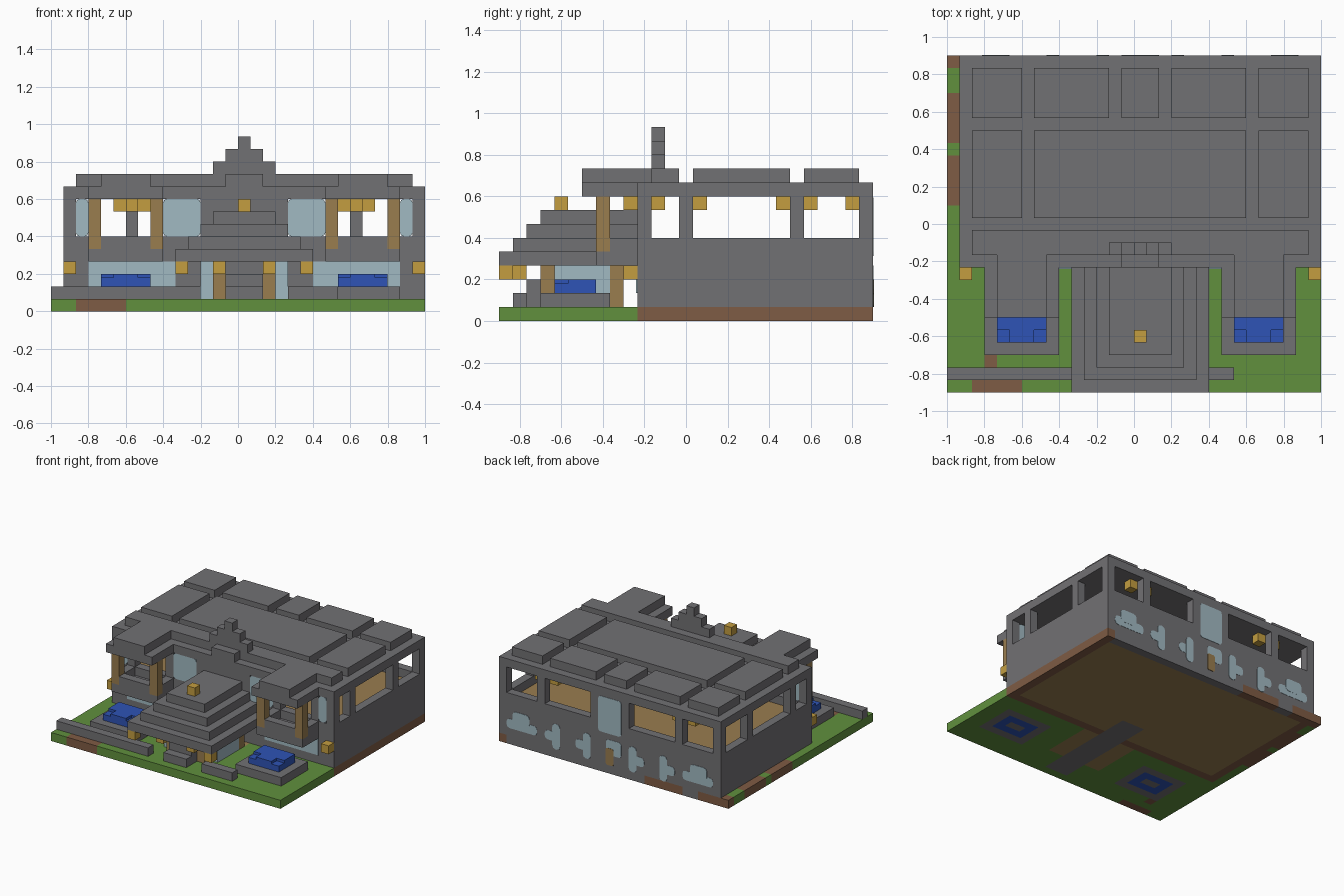
import bpy, bmesh
from mathutils import Vector

old = bpy.data.objects.get("Cube")
if old:
    bpy.data.objects.remove(old)

U = 1 / 15                      # one block
ORIGIN = Vector((-1, -0.9, 0))  # block (0, 0, 0)


def material(name, rgb):
    col = [(c / 255) ** 2.2 for c in rgb] + [1]
    m = bpy.data.materials.new(name)
    m.use_nodes = True
    m.diffuse_color = col
    m.node_tree.nodes["Principled BSDF"].inputs["Base Color"].default_value = col
    return m


STONE = material("stone grey", (113, 112, 115))
GRASS = material("grass green", (97, 143, 64))
DIRT = material("dirt brown", (126, 92, 70))
WOOD = material("wood tan", (152, 124, 80))
GOLD = material("lantern gold", (194, 156, 66))
WATER = material("water blue", (50, 84, 180))
GLASS = material("pale glass", (160, 184, 193))


def finish(name, bm, *mats):
    me = bpy.data.meshes.new(name)
    bm.to_mesh(me)
    bm.free()
    ob = bpy.data.objects.new(name, me)
    for m in mats:
        me.materials.append(m)
    bpy.context.collection.objects.link(ob)
    return ob


def add_box(bm, x, y, z):
    lo = Vector((x[0], y[0], z[0]))
    size = Vector((x[1], y[1], z[1])) - lo
    verts = bmesh.ops.create_cube(bm, size=1)["verts"]
    for v in verts:
        v.co = ORIGIN + U * (lo + size * 0.5 + v.co * size)
    return verts


def boxes(name, mat, *parts, mirror=False, rounded=0):
    """Blocks given as x, y, z ranges, optionally repeated across the axis."""
    bm = bmesh.new()
    for x, y, z in parts:
        spans = [x, (31 - x[1], 31 - x[0])] if mirror else [x]
        for s in spans:
            verts = add_box(bm, s, y, z)
            if rounded:
                edges = {e for v in verts for e in v.link_edges
                         if abs(e.verts[0].co.y - e.verts[1].co.y) > 1e-5}
                bmesh.ops.bevel(bm, geom=list(edges), offset=rounded * U,
                                segments=2, profile=0.5, affect="EDGES")
    return finish(name, bm, mat)


def cell(a, b=None):
    return (a, a + 1 if b is None else b)


# ground slab, coloured by cell
def ground_colour(x, y):
    if x < 1:
        return 1 if 15 < y < 19 or 20 < y < 24 or y > 26 else 0
    if y > 10:
        if 14 < x < 17 and y < 14:
            return 3
        if 2 < x < 29 and 11 < y < 26:
            return 2
        if y > 26:
            return 1 if x < 4 or 6 < x < 11 or x > 29 else 3
        return 1
    if (2 < x < 6 and y < 1) or (3 < x < 4 and 2 < y < 3):
        return 1
    if 14 < x < 17 and y > 1:
        return 3
    if 12 < x < 19 and y > 4:
        return 2
    s = min(x, 31 - x)
    if 3 < s < 9 and 3 < y < 8:
        ring = 4 < s < 8 and 4 < y < 7 and not (5 < s < 7 and 5 < y < 6)
        return 4 if ring else 3
    return 0


bm = bmesh.new()
add_box(bm, (0, 30), (0, 27), (0, 1))
for axis, count in ((0, 30), (1, 27)):
    for n in range(1, count):
        co, no = ORIGIN.copy(), Vector((0, 0, 0))
        co[axis] += n * U
        no[axis] = 1
        bmesh.ops.bisect_plane(bm, geom=bm.verts[:] + bm.edges[:] + bm.faces[:],
                               plane_co=co, plane_no=no)
for f in bm.faces:
    c = (f.calc_center_median() - ORIGIN) / U
    f.material_index = ground_colour(c.x, c.y)
finish("ground", bm, GRASS, DIRT, WOOD, STONE, WATER)

# outer walls: solid below, piers between the upper openings
side_piers = [(10, 11), (13, 14), (21, 22), (26, 27)]
boxes("side_walls", STONE, ((1, 2), (10, 27), (1, 6)),
      *[((1, 2), p, (6, 9)) for p in side_piers], mirror=True)
boxes("back_wall", STONE, ((2, 29), (26, 27), (1, 6)),
      *[(p, (26, 27), (6, 9)) for p in ((6, 7), (13, 18), (24, 25))])
boxes("front_wall", STONE, ((2, 29), (10, 11), (1, 6)), ((12, 19), (10, 11), (6, 9)))
boxes("front_wall_piers", STONE, ((3, 4), (10, 11), (6, 9)),
      ((8, 9), (10, 11), (6, 9)), mirror=True)
boxes("upper_floor", WOOD, ((2, 29), (11, 26), (4, 5)))

# glazing
boxes("front_upper_glass", GLASS, ((2, 3), (10, 10.9), (6, 9)),
      ((9, 12), (10, 10.9), (6, 9)), mirror=True, rounded=0.3)
boxes("front_lower_glass", GLASS, ((3, 10), (9.9, 10), (2, 4)), mirror=True)
boxes("back_glass", GLASS, ((14, 17), (27, 27.04), (4.7, 8.9)),
      ((14, 16), (27, 27.03), (2.2, 4)), rounded=0.3)
small = []
for a in (2, 7, 11):
    if a == 2:
        small += [((2, 6), (27, 27.03), (1.9, 3)), ((2.8, 5), (27, 27.05), (2.5, 4))]
    else:
        small += [((a, a + 2), (27, 27.03), (1.9, 3)),
                  ((a + 1, a + 2), (27, 27.05), (1, 4))]
boxes("back_leaf_windows", GLASS, *small, mirror=True, rounded=0.4)
boxes("back_door", WOOD, ((15, 16), (27, 27.07), (1, 3)), rounded=0.2)

# roof slab, raised panels and crest
boxes("roof_slab", STONE, ((1, 30), (10, 27), (9, 10)))
rear = [(2, 6), (7, 13), (14, 17), (18, 24), (25, 29)]
front = [(2, 6), (7, 24), (25, 29)]
boxes("roof_panels", STONE, *[(x, (22, 26), (10, 11)) for x in rear],
      *[(x, (14, 21), (10, 11)) for x in front])
boxes("roof_parapet", STONE, ((2, 29), (11, 13), (10, 11)), ((14, 17), (10, 11), (10, 11)))
boxes("crest", STONE, *[((13 + n, 18 - n), (11, 12), cell(11 + n)) for n in range(3)])

# two porches with balconies
boxes("porch_roof", STONE, ((3, 9), (6, 10), (9, 10)), ((4, 8), (6, 11), (10, 11)),
      mirror=True)
boxes("balcony", STONE, ((3, 9), (7, 10), (4, 5)), ((4, 8), (7, 8), (5, 6)),
      ((3, 4), (8, 10), (5, 6)), ((8, 9), (8, 10), (5, 6)), mirror=True)
boxes("porch_posts", WOOD, ((3, 4), (7, 8), (5, 9)), ((8, 9), (7, 8), (5, 9)), mirror=True)

# fountains
boxes("fountain_basin", STONE, ((3, 9), (3, 8), (1, 2)), mirror=True)
boxes("fountain_water", WATER, ((4, 8), (5, 7), (2, 3)), ((5, 7), (4, 5), (2, 3)),
      ((4, 5), (4, 5), (2, 2.7)), ((7, 8), (4, 5), (2, 2.7)), mirror=True)

# stepped entrance roof and hall
boxes("entrance_roof", STONE,
      *[((10 + n, 21 - n), (n, 10), cell(4 + n)) for n in range(4)])
boxes("hall_posts", WOOD, ((13, 14), (3, 4), (1, 4)), ((12, 13), (8, 9), (1, 4)), mirror=True)
boxes("hall_glass", GLASS, ((12, 13), (4, 8), (1, 4)), mirror=True)
boxes("hall_steps", STONE, ((14, 17), (1, 4), (1, 2)), ((14, 17), (2, 4), (2, 3)))
boxes("garden_wall", STONE, ((0, 12), (1, 2), (1, 2)), ((19, 23), (1, 2), (1, 2)))

# lanterns
boxes("roof_lantern", GOLD, ((15, 16), (4, 5), (8, 9)))
boxes("wall_lanterns", GOLD, ((1, 2), (9, 10), (3, 4)), ((10, 11), (0, 1), (3, 4)),
      ((13, 14), (1, 2), (3, 4)), ((6, 7), (9, 10), (8, 9)), mirror=True)
boxes("ceiling_lanterns", GOLD,
      *[(cell(i), cell(j), (8, 9)) for i in (5, 7) for j in (11, 14, 20, 22, 25)],
      mirror=True)
